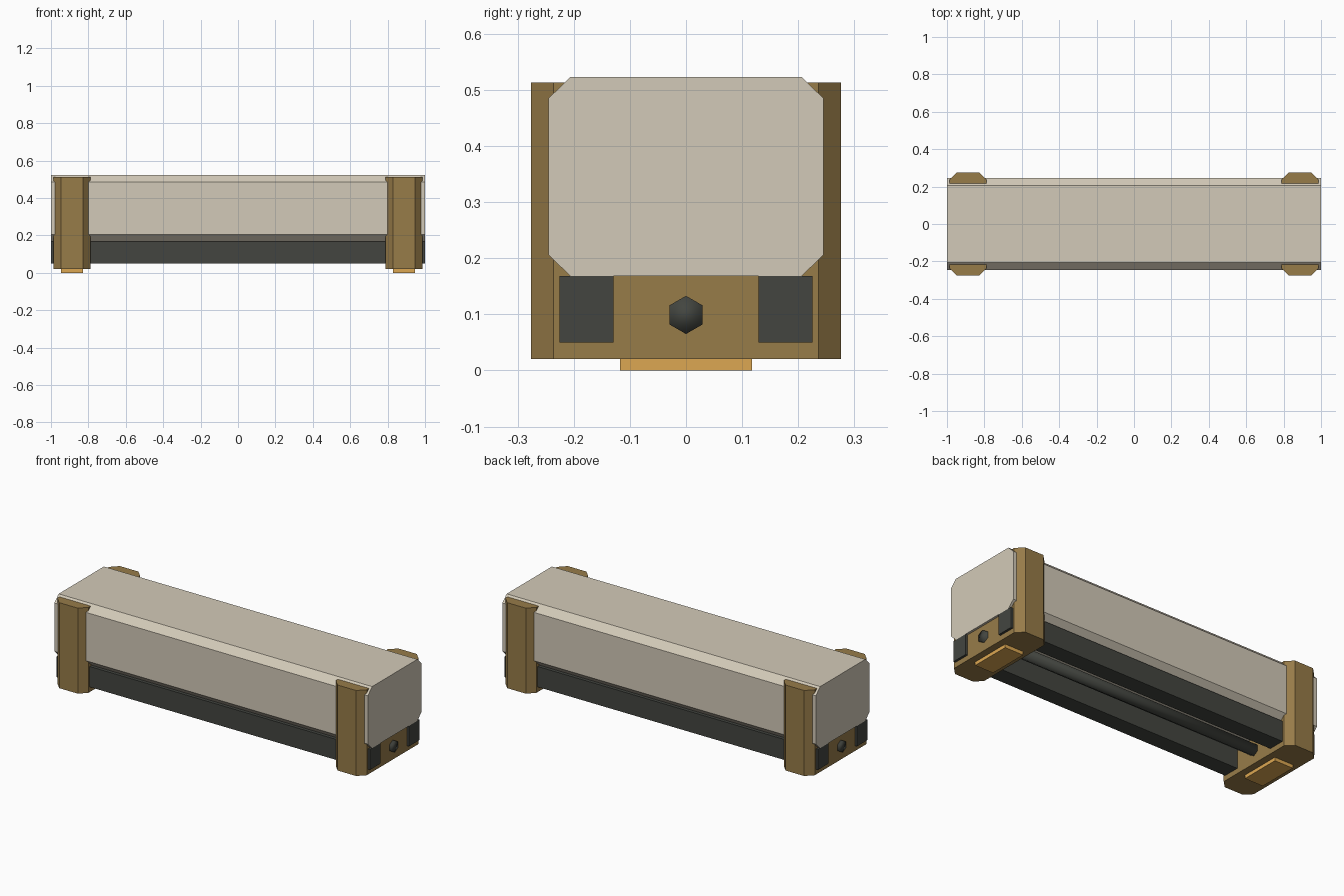
import bpy, bmesh
from math import pi, sin, cos
from mathutils import Vector

if "Cube" in bpy.data.objects:
    bpy.data.objects.remove(bpy.data.objects["Cube"])


def material(name, rgb):
    m = bpy.data.materials.new(name)
    m.diffuse_color = (*rgb, 1)
    m.use_nodes = True
    m.node_tree.nodes["Principled BSDF"].inputs["Base Color"].default_value = m.diffuse_color
    return m


CREAM = material("cream", (0.65, 0.59, 0.48))
BRONZE = material("bronze", (0.31, 0.20, 0.066))
ORANGE = material("orange", (0.72, 0.39, 0.085))
DARK = material("dark_grey", (0.056, 0.06, 0.051))


def prism(name, profile, direction, mat):
    """Extrude a closed 3D profile along a direction vector."""
    bm = bmesh.new()
    face = bm.faces.new([bm.verts.new(p) for p in profile])
    ext = bmesh.ops.extrude_face_region(bm, geom=[face])
    moved = [v for v in ext["geom"] if isinstance(v, bmesh.types.BMVert)]
    bmesh.ops.translate(bm, verts=moved, vec=Vector(direction))
    bmesh.ops.recalc_face_normals(bm, faces=bm.faces[:])
    mesh = bpy.data.meshes.new(name)
    bm.to_mesh(mesh)
    bm.free()
    mesh.materials.append(mat)
    obj = bpy.data.objects.new(name, mesh)
    bpy.context.collection.objects.link(obj)
    return obj


def octagon(hu, hv, cu, cv):
    """Rectangle with cut corners, half sizes hu, hv and cuts cu, cv."""
    return [(hu, hv - cv), (hu - cu, hv), (cu - hu, hv), (-hu, hv - cv),
            (-hu, cv - hv), (cu - hu, -hv), (hu - cu, -hv), (hu, cv - hv)]


def rectangle(hu, hv):
    return [(hu, hv), (-hu, hv), (-hu, -hv), (hu, -hv)]


# Long chamfered case
prism("case_body", [(-1, y, 0.3455 + z) for y, z in octagon(0.245, 0.1775, 0.039, 0.038)],
      (2, 0, 0), CREAM)

# Two rails under the case
for side, s in (("front", -1), ("back", 1)):
    prism(side + "_rail", [(-1, s * 0.1775 + y, 0.109 + z) for y, z in rectangle(0.048, 0.059)],
          (2, 0, 0), DARK)

# Hexagonal centre rod
rod = prism("centre_rod", [(-1, 0.034 * sin(i * pi / 3), 0.099 + 0.034 * cos(i * pi / 3))
                           for i in range(6)], (2, 0, 0), DARK)
rod.data.shade_smooth()

# Chamfered end brackets with foot pads
for side, s in (("left", -1), ("right", 1)):
    cx = s * 0.888
    prism(side + "_bracket", [(cx + x, y, 0.02) for x, y in octagon(0.099, 0.276, 0.04, 0.04)],
          (0, 0, 0.493), BRONZE)
    prism(side + "_foot_pad", [(cx + x, y, 0) for x, y in rectangle(0.059, 0.118)],
          (0, 0, 0.021), ORANGE)
